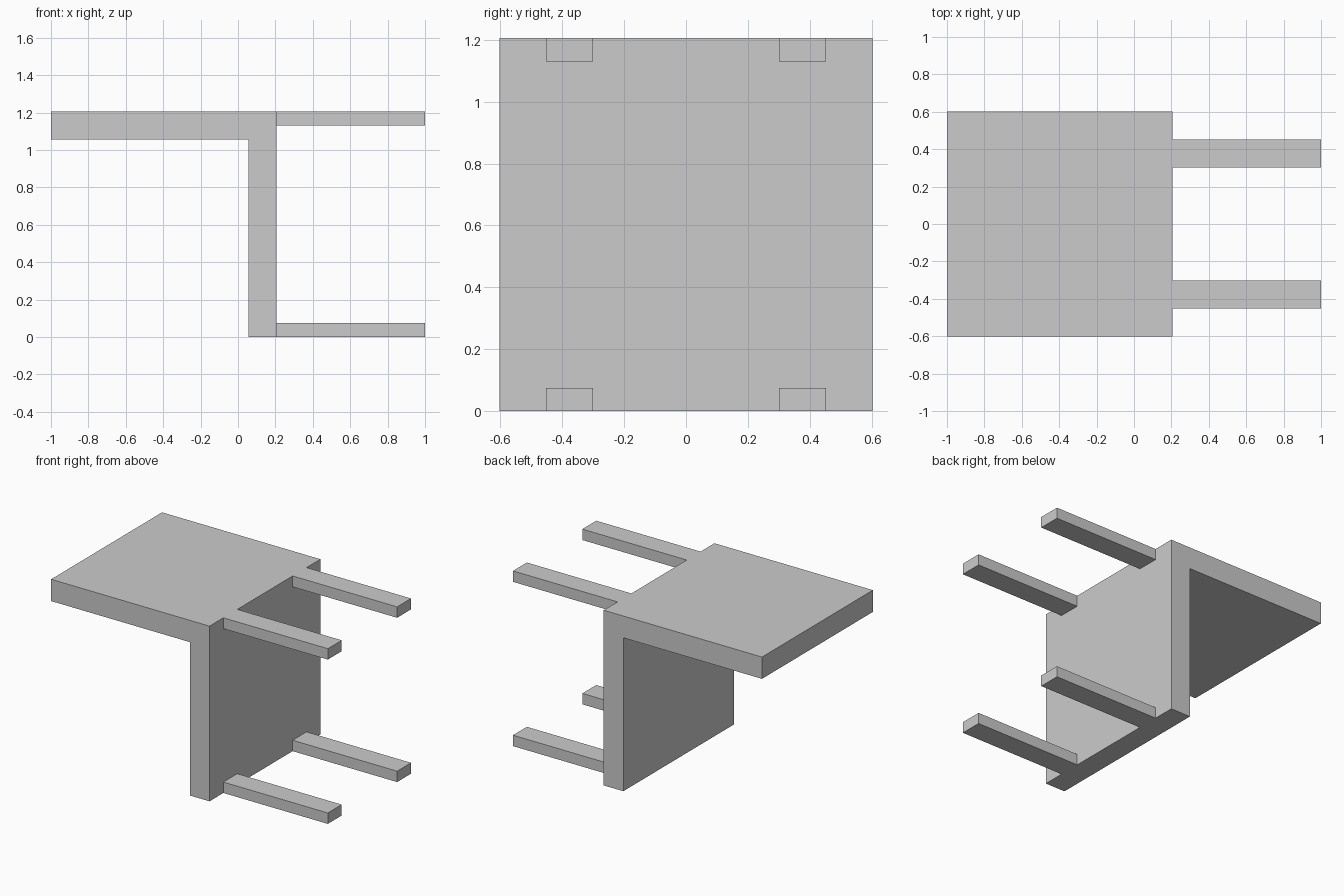
import bpy
import bmesh

if "Cube" in bpy.data.objects:
    bpy.data.objects.remove(bpy.data.objects["Cube"])

H = 1.205        # overall height of the panels
W = 0.6025       # half width of the panels
T = 0.15         # panel thickness
JOINT_X = 0.205  # outer face of the upright panel


def extrude_profile(name, profile, y0, y1):
    """Extrude an x-z profile along y into a closed solid."""
    bm = bmesh.new()
    face = bm.faces.new([bm.verts.new((x, y0, z)) for x, z in profile])
    result = bmesh.ops.extrude_face_region(bm, geom=[face])
    verts = [v for v in result["geom"] if isinstance(v, bmesh.types.BMVert)]
    bmesh.ops.translate(bm, verts=verts, vec=(0, y1 - y0, 0))
    bmesh.ops.recalc_face_normals(bm, faces=bm.faces)
    mesh = bpy.data.meshes.new(name)
    bm.to_mesh(mesh)
    bm.free()
    obj = bpy.data.objects.new(name, mesh)
    bpy.context.collection.objects.link(obj)
    return obj


# Chair lying on its back: one L-shaped solid for seat and backrest
extrude_profile("seat_and_backrest", [
    (-1, H), (-1, H - T), (JOINT_X - T, H - T),
    (JOINT_X - T, 0), (JOINT_X, 0), (JOINT_X, H),
], -W, W)

# Four flat legs, flush with the top and bottom edges of the upright panel
LEG_T, LEG_IN, LEG_OUT = 0.075, 0.301, 0.452
for level, z in (("lower", 0), ("upper", H - LEG_T)):
    profile = [(JOINT_X, z), (1, z), (1, z + LEG_T), (JOINT_X, z + LEG_T)]
    extrude_profile(f"{level}_front_leg", profile, -LEG_OUT, -LEG_IN)
    extrude_profile(f"{level}_back_leg", profile, LEG_IN, LEG_OUT)
